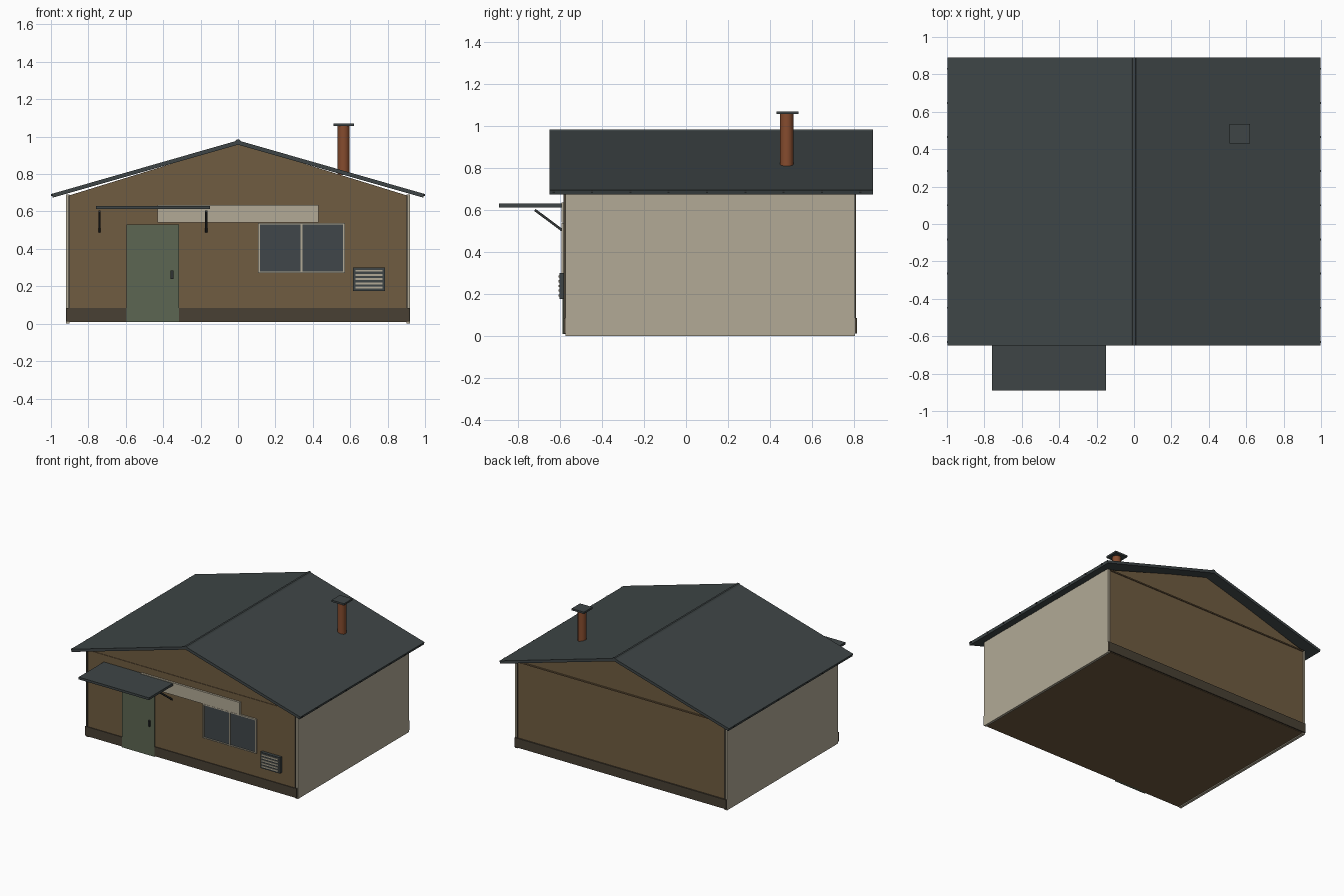
import bpy, bmesh, math
from mathutils import Vector

if "Cube" in bpy.data.objects:
    bpy.data.objects.remove(bpy.data.objects["Cube"])


def mat(name, r, g, b):
    lin = lambda c: (c / 255 / 12.92) if c < 11 else ((c / 255 + 0.055) / 1.055) ** 2.4
    m = bpy.data.materials.new(name)
    m.diffuse_color = (lin(r), lin(g), lin(b), 1)
    m.use_nodes = True
    m.node_tree.nodes["Principled BSDF"].inputs["Base Color"].default_value = m.diffuse_color
    return m


BROWN = mat("brown wall", 112, 92, 65)
TRIM = mat("dark brown trim", 72, 64, 52)
BEIGE = mat("beige panel", 178, 170, 150)
SLATE = mat("slate roof", 62, 69, 70)
GREEN = mat("green door", 92, 102, 82)
RUST = mat("rust pipe", 134, 76, 46)
GLASS = mat("dark glass", 64, 70, 74)
BLACK = mat("dark metal", 48, 51, 51)


def finish(name, bm, m):
    bmesh.ops.recalc_face_normals(bm, faces=bm.faces)
    me = bpy.data.meshes.new(name)
    bm.to_mesh(me)
    bm.free()
    me.materials.append(m)
    o = bpy.data.objects.new(name, me)
    bpy.context.collection.objects.link(o)
    return o


def box(name, x0, x1, y0, y1, z0, z1, m):
    bm = bmesh.new()
    bmesh.ops.create_cube(bm, size=1)
    for v in bm.verts:
        v.co = Vector((x1 if v.co.x > 0 else x0, y1 if v.co.y > 0 else y0, z1 if v.co.z > 0 else z0))
    return finish(name, bm, m)


def extrude_y(name, pts, y0, y1, m):
    bm = bmesh.new()
    f = bm.faces.new([bm.verts.new((x, y0, z)) for x, z in pts])
    r = bmesh.ops.extrude_face_region(bm, geom=[f])
    for v in r["geom"]:
        if isinstance(v, bmesh.types.BMVert):
            v.co.y = y1
    return finish(name, bm, m)


YF, YB = -0.57, 0.805

# main body with gables, and beige side walls
extrude_y("house_body", [(-0.905, 0.008), (0.905, 0.008), (0.905, 0.685), (0, 0.965), (-0.905, 0.685)],
          YF - 0.008, YB, BROWN)
for s, n in ((-1, "left"), (1, "right")):
    a, b = sorted((s * 0.9, s * 0.92))
    box(n + "_side_wall", a, b, YF - 0.003, YB, 0, 0.69, BEIGE)
    a, b = sorted((s * 0.897, s * 0.906))
    for e, y0, y1 in (("front", YF - 0.013, YF), ("back", YB - 0.01, YB + 0.004)):
        box(f"{e}_{n}_corner_strip", a, b, y0, y1, 0.085, 0.685, TRIM)

# base boards and gable bands, front and back
for e, y0, y1 in (("front", YF - 0.014, YF), ("back", YB - 0.005, YB + 0.01)):
    box(e + "_base_board", -0.918, 0.918, y0, y1, 0.012, 0.085, TRIM)
    box(e + "_gable_band", -0.9, 0.9, y0 + 0.002, y1 - 0.002, 0.679, 0.688, BROWN)

# roof
extrude_y("roof", [(-0.99, 0.674), (0, 0.957), (0.99, 0.674), (0.996, 0.694), (0, 0.98), (-0.996, 0.694)],
          -0.65, 0.89, SLATE)
extrude_y("ridge_cap", [(-0.02, 0.972), (0.02, 0.972), (0.007, 0.984), (-0.007, 0.984)], -0.65, 0.89, SLATE)
for s in (-1, 1):
    for i in range(9):
        y = -0.63 + i * 0.1825
        a, b = sorted((s * 0.985, s * 1.0))
        box(f"eave_clip_{s}_{i}", a, b, y - 0.005, y + 0.005, 0.684, 0.694, BLACK)

# chimney pipe with square cap
bm = bmesh.new()
bmesh.ops.create_cone(bm, cap_ends=True, segments=12, radius1=0.032, radius2=0.032, depth=0.265)
bmesh.ops.translate(bm, verts=bm.verts, vec=(0.565, 0.48, 0.9275))
pipe = finish("chimney_pipe", bm, RUST)
for p in pipe.data.polygons:
    p.use_smooth = len(p.vertices) == 4
box("chimney_cap", 0.511, 0.619, 0.43, 0.535, 1.056, 1.07, SLATE)

# sign board
box("sign_board", -0.43, 0.43, -0.594, -0.57, 0.54, 0.635, BEIGE)

# door and handle
box("door", -0.595, -0.315, -0.588, -0.57, 0.008, 0.53, GREEN)
box("door_handle", -0.36, -0.346, -0.602, -0.585, 0.24, 0.285, BLACK)

# window: panes, frame and mullion
box("window_glass", 0.11, 0.566, -0.585, -0.57, 0.274, 0.534, GLASS)
for i, x in enumerate((0.112, 0.34, 0.566)):
    box(f"window_upright_{i}", x - 0.005, x + 0.005, -0.592, -0.57, 0.27, 0.538, BEIGE)
for i, z in enumerate((0.274, 0.534)):
    box(f"window_rail_{i}", 0.107, 0.571, -0.592, -0.57, z - 0.004, z + 0.004, BEIGE)

# wall vent with slats
box("vent_box", 0.615, 0.785, -0.602, -0.57, 0.175, 0.3, SLATE)
for i in range(5):
    z = 0.193 + i * 0.0225
    box(f"vent_slat_{i}", 0.627, 0.773, -0.607, -0.6, z - 0.005, z + 0.005, BEIGE)

# awning and slanted braces
box("awning", -0.76, -0.15, -0.89, -0.57, 0.612, 0.63, SLATE)
for i, x in enumerate((-0.74, -0.17)):
    a, b = Vector((x, -0.72, 0.6)), Vector((x, -0.575, 0.492))
    bm = bmesh.new()
    bmesh.ops.create_cube(bm, size=1)
    bmesh.ops.scale(bm, verts=bm.verts, vec=(0.012, 0.012, (b - a).length))
    bmesh.ops.rotate(bm, verts=bm.verts, matrix=(b - a).to_track_quat('Z', 'X').to_matrix())
    bmesh.ops.translate(bm, verts=bm.verts, vec=(a + b) / 2)
    finish(f"awning_brace_{i}", bm, BLACK)
